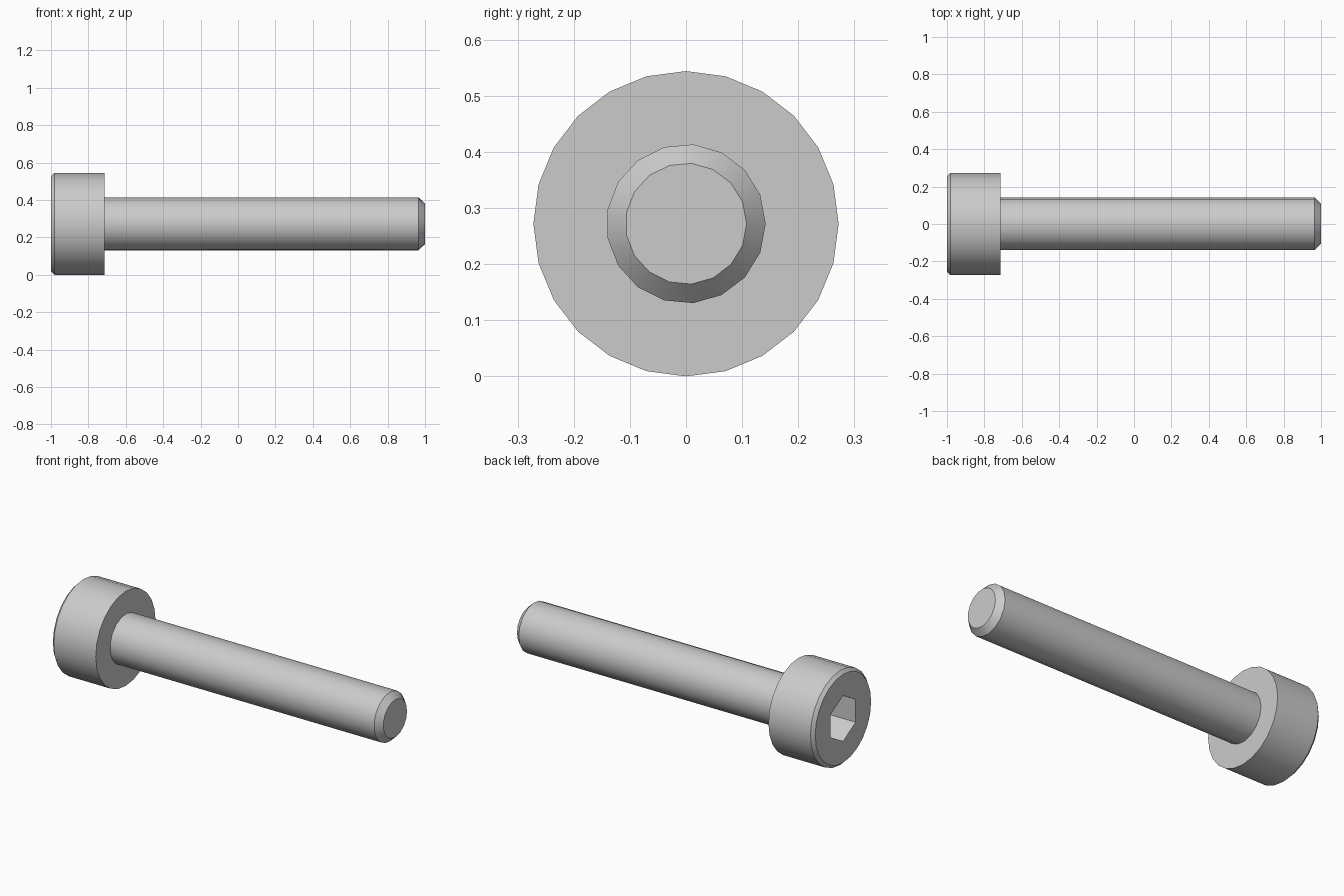
import bpy, bmesh
from math import sin, cos, pi, radians

if "Cube" in bpy.data.objects:
    bpy.data.objects.remove(bpy.data.objects["Cube"])

AXIS_Z = 0.272


def lathe(name, profile, sides, phase=0.0):
    """Capped solid of revolution about the x axis from (x, radius) points."""
    bm = bmesh.new()
    rings = []
    for x, r in profile:
        rings.append([bm.verts.new((x, r * cos(phase + 2 * pi * i / sides),
                                    AXIS_Z + r * sin(phase + 2 * pi * i / sides)))
                      for i in range(sides)])
    for a, b in zip(rings, rings[1:]):
        for i in range(sides):
            j = (i + 1) % sides
            bm.faces.new((a[i], a[j], b[j], b[i]))
    bm.faces.new(rings[0])
    bm.faces.new(rings[-1])
    bmesh.ops.recalc_face_normals(bm, faces=bm.faces)
    mesh = bpy.data.meshes.new(name)
    bm.to_mesh(mesh)
    bm.free()
    obj = bpy.data.objects.new(name, mesh)
    bpy.context.collection.objects.link(obj)
    return obj


def activate(obj):
    bpy.ops.object.select_all(action='DESELECT')
    obj.select_set(True)
    bpy.context.view_layer.objects.active = obj


# Cylindrical head with a chamfered outer rim
head = lathe("head", [(-1, 0.254), (-0.982, 0.272), (-0.715, 0.272)], 24)

# Hexagonal key socket cut into the head, corners pointing up and down
cutter = lathe("socket_cutter", [(-1.1, 0.131), (-0.83, 0.131)], 6, pi / 2)
cutter.hide_render = True
cut = head.modifiers.new("socket", 'BOOLEAN')
cut.operation = 'DIFFERENCE'
cut.solver = 'EXACT'
cut.object = cutter
activate(head)
bpy.ops.object.modifier_apply(modifier=cut.name)
bpy.data.objects.remove(cutter)

# Plain shank with a chamfered tip
shank = lathe("shank", [(-0.715, 0.142), (0.965, 0.142), (1, 0.108)], 17)

# Smooth sides, crisp rims
for obj in (head, shank):
    activate(obj)
    bpy.ops.object.shade_smooth_by_angle(angle=radians(30))
